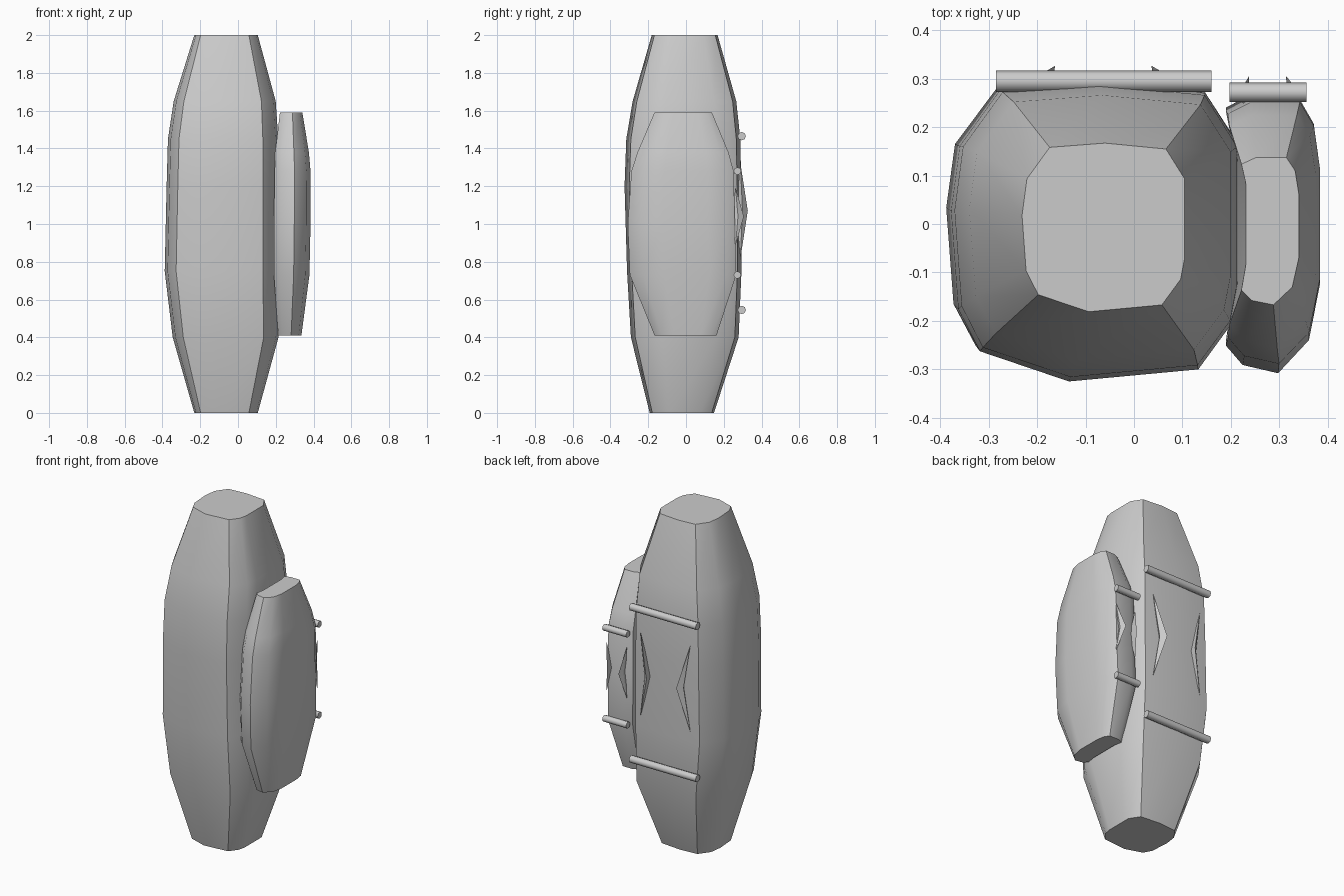
import bpy, math

if "Cube" in bpy.data.objects:
    bpy.data.objects.remove(bpy.data.objects["Cube"])

# Slightly irregular rounded-square cross-sections, in unit size
BIG = [(-1.02, .1), (-.97, -.55), (-.82, -.83), (-.2, -1.03), (.7, -.95), (.93, -.65),
       (.98, -.4), (.98, .53), (.75, .88), (0, .95), (-.68, .9), (-.96, .53)]
SMALL = [(-.85, .6), (-.85, -.5), (-1, -.84), (-.65, -.98), (.1, -1.04), (.75, -.8),
         (.98, -.4), (.98, .45), (.85, .77), (.55, .95), (-.5, .95), (-1, .86)]


def build(name, verts, faces, angle=40):
    me = bpy.data.meshes.new(name)
    me.from_pydata(verts, [], faces)
    me.update()
    ob = bpy.data.objects.new(name, me)
    bpy.context.collection.objects.link(ob)
    bpy.ops.object.select_all(action='DESELECT')
    ob.select_set(True)
    bpy.context.view_layer.objects.active = ob
    bpy.ops.object.mode_set(mode='EDIT')
    bpy.ops.mesh.select_all(action='SELECT')
    bpy.ops.mesh.normals_make_consistent(inside=False)
    bpy.ops.object.mode_set(mode='OBJECT')
    bpy.ops.object.shade_smooth_by_angle(angle=math.radians(angle))
    return ob


def loft(name, section, rings):
    """rings: (z, centre x, centre y, half x, half y)"""
    n = len(section)
    verts = [(cx + hx * u, cy + hy * v, z) for z, cx, cy, hx, hy in rings for u, v in section]
    faces = [(k * n + i, k * n + (i + 1) % n, (k + 1) * n + (i + 1) % n, (k + 1) * n + i)
             for k in range(len(rings) - 1) for i in range(n)]
    faces += [tuple(range(n)), tuple(range(len(verts) - n, len(verts)))]
    return build(name, verts, faces)


# Bodies
loft("large_body", BIG, [
    (0, -.06, -.015, .168, .172), (.4, -.06, .005, .28, .288), (.75, -.08, .003, .302, .306),
    (1.2, -.075, -.004, .297, .312), (1.45, -.073, -.002, .292, .305),
    (1.65, -.065, .003, .27, .277), (2, -.06, 0, .168, .176)])
loft("small_body", SMALL, [
    (.41, .275, .005, .062, .165), (.73, .285, -.003, .095, .283), (1.0, .288, -.012, .098, .285),
    (1.28, .29, -.006, .096, .272), (1.38, .287, -.005, .09, .242), (1.59, .282, -.008, .06, .153)])


# Horizontal rods on the back
def rod(name, x0, x1, y, z, r):
    bpy.ops.mesh.primitive_cylinder_add(vertices=8, radius=r, depth=x1 - x0,
                                        location=((x0 + x1) / 2, y, z),
                                        rotation=(0, math.pi / 2, 0))
    bpy.context.object.name = name
    bpy.ops.object.shade_smooth_by_angle(angle=math.radians(50))


for tag, z in (("upper", 1.465), ("lower", .545)):
    rod(f"large_{tag}_rod", -.285, .16, .295, z, .022)
for tag, z in (("upper", 1.28), ("lower", .73)):
    rod(f"small_{tag}_rod", .197, .356, .272, z, .02)


# Bent slivers between the rods, bowed towards each other
def sliver(name, tip, mid, y, rise, z, h):
    d = (tip - mid) * .45
    verts = [(tip, y, z - h), (mid, y + rise, z), (mid + d, y + rise * .3, z),
             (mid + d * .3, y - rise * .5, z), (tip, y, z + h)]
    faces = [(e, a, b) for e in (0, 4) for a, b in ((1, 2), (2, 3), (3, 1))]
    build(name, verts, faces, 30)


for name, tip, mid, y, rise, z, h in (
        ("large_left_sliver", -.23, -.163, .287, .04, 1.07, .26),
        ("large_right_sliver", .105, .036, .287, .04, 1.07, .26),
        ("small_left_sliver", .212, .238, .262, .044, 1.04, .155),
        ("small_right_sliver", .35, .314, .262, .044, 1.04, .155)):
    sliver(name, tip, mid, y, rise, z, h)
